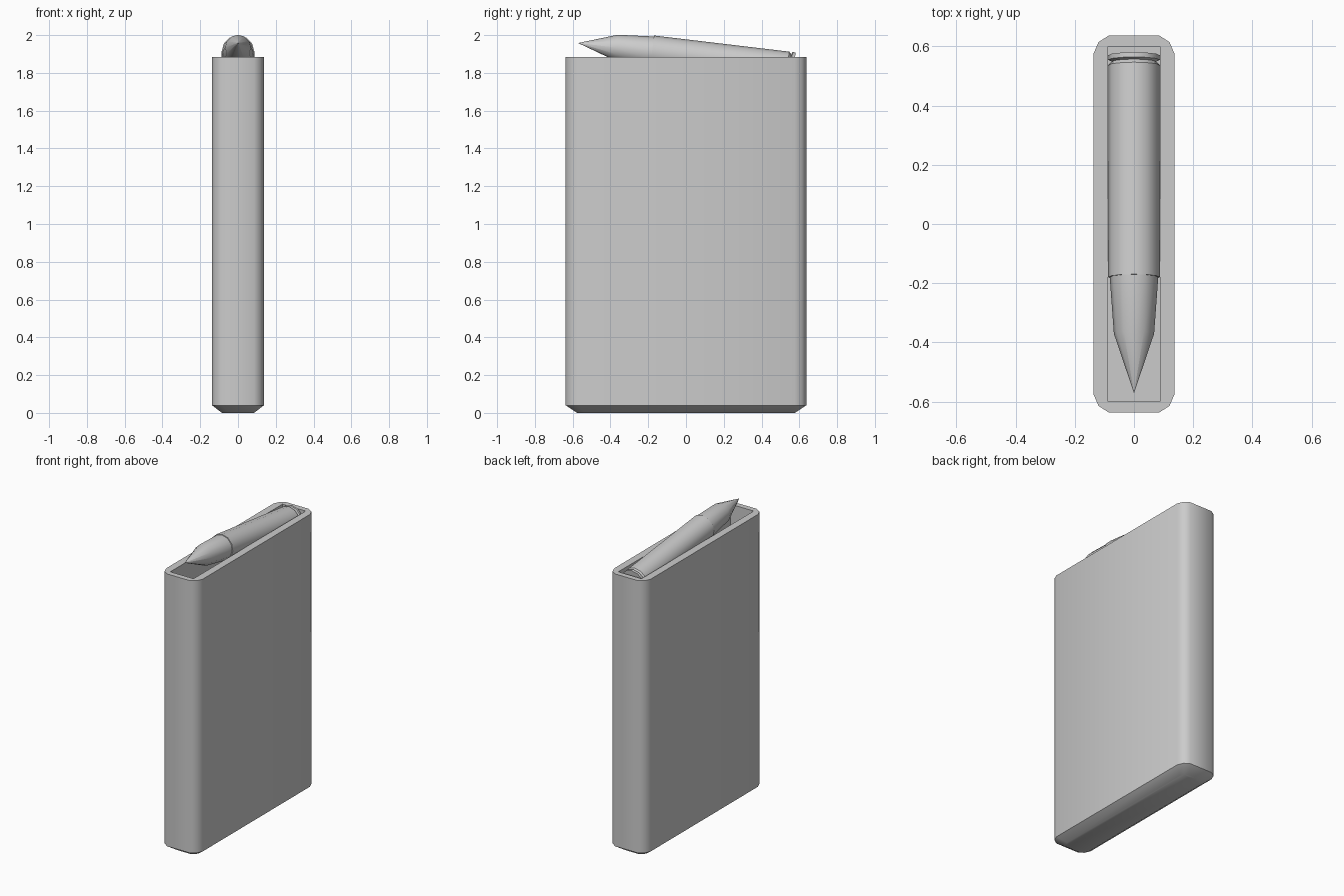
import bpy, bmesh, math
from mathutils import Matrix

if "Cube" in bpy.data.objects:
    bpy.data.objects.remove(bpy.data.objects["Cube"])


def finish(bm, name, angle=40):
    bmesh.ops.recalc_face_normals(bm, faces=bm.faces)
    mesh = bpy.data.meshes.new(name)
    bm.to_mesh(mesh)
    bm.free()
    ob = bpy.data.objects.new(name, mesh)
    bpy.context.collection.objects.link(ob)
    bpy.ops.object.select_all(action='DESELECT')
    ob.select_set(True)
    bpy.context.view_layer.objects.active = ob
    bpy.ops.object.shade_smooth_by_angle(angle=math.radians(angle))
    return ob


def loft(bm, loops):
    """Bridge equal-length vertex loops and cap both ends."""
    rings = [[bm.verts.new(p) for p in loop] for loop in loops]
    for a, b in zip(rings, rings[1:]):
        for i in range(len(a)):
            j = (i + 1) % len(a)
            bm.faces.new((a[i], a[j], b[j], b[i]))
    bm.faces.new(rings[0])
    bm.faces.new(rings[-1])


def outline(corner, z):
    """Mirror one corner's points into a closed loop."""
    q = list(corner)
    r = q[::-1]
    pts = q + [(-x, y) for x, y in r] + [(-x, -y) for x, y in q] + [(x, -y) for x, y in r]
    return [(x, y, z) for x, y in pts]


# Hollow box with rounded corners and a chamfered foot
OUTER = [(0.137, 0.575), (0.12, 0.614), (0.085, 0.637)]
FOOT = [(0.085, 0.535), (0.075, 0.562), (0.05, 0.577)]
INNER = [(0.087, 0.6)] * 3
FLOOR_Z, RIM_Z = 1.58, 1.885
bm = bmesh.new()
loft(bm, [outline(FOOT, 0), outline(OUTER, 0.04), outline(OUTER, RIM_Z),
          outline(INNER, RIM_Z), outline(INNER, FLOOR_Z)])
bmesh.ops.remove_doubles(bm, verts=bm.verts, dist=1e-5)
finish(bm, "box_body")


# Tilted round, turned from profiles of (distance from base, radius)
TILT = Matrix.Translation((0, 0.57, 1.822)) @ Matrix.Rotation(math.radians(90 - 6.8), 4, 'X')
SIDES = 12


def turned(name, profile):
    bm = bmesh.new()
    loft(bm, [[(r * math.cos((i + 0.0) * math.tau / SIDES),
                r * math.sin((i + 0.0) * math.tau / SIDES), s)
               for i in range(SIDES)] for s, r in profile])
    bmesh.ops.remove_doubles(bm, verts=bm.verts, dist=1e-5)
    bm.transform(TILT)
    return finish(bm, name)


turned("case", [(0, 0.087), (0.016, 0.087), (0.022, 0.075), (0.034, 0.087), (0.755, 0.087)])
turned("pointed_tip", [(0.74, 0.083), (0.947, 0.068), (1.148, 0.0005)])
